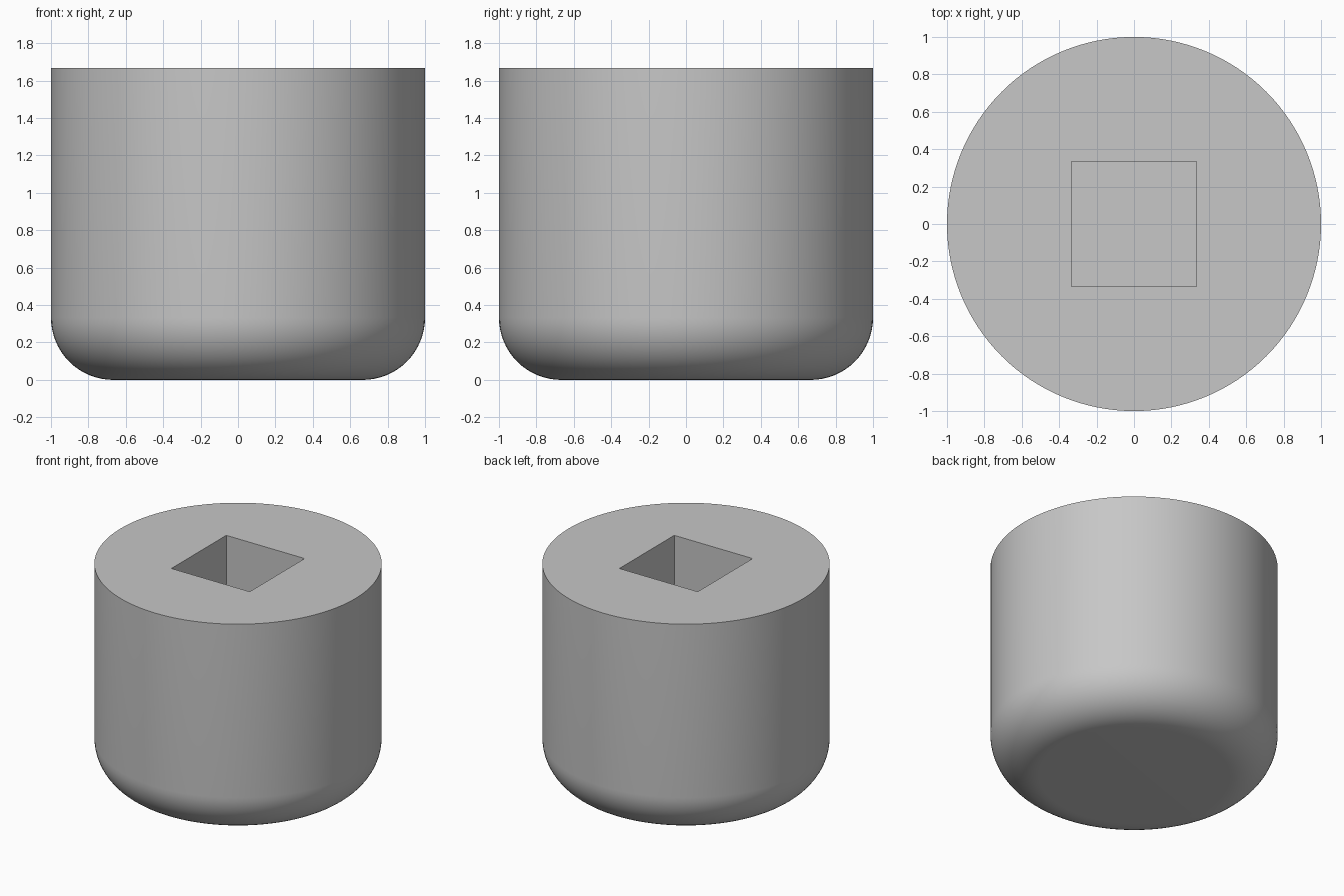
import bpy, bmesh, math

cube = bpy.data.objects.get("Cube")
if cube:
    bpy.data.objects.remove(cube, do_unlink=True)

RADIUS, HEIGHT, FILLET = 1.0, 1.667, 0.333
SOCKET_HALF, SOCKET_DEPTH = 0.333, 1.17
SEGMENTS, FILLET_STEPS = 128, 16

grey = bpy.data.materials.new("light_grey")
grey.use_nodes = True
color = (0.57, 0.57, 0.57, 1)
grey.diffuse_color = color
grey.node_tree.nodes["Principled BSDF"].inputs["Base Color"].default_value = color

bm = bmesh.new()


def ring(radius, z, count=SEGMENTS, turn=0.0):
    """Closed ring of vertices at one height."""
    angles = [turn + math.tau * i / count for i in range(count)]
    return [bm.verts.new((radius * math.cos(a), radius * math.sin(a), z)) for a in angles]


def bridge(a, b):
    """Quads between two rings of equal size."""
    n = len(a)
    for i in range(n):
        bm.faces.new((a[i], a[(i + 1) % n], b[(i + 1) % n], b[i]))


def loop_edges(verts):
    return [bm.edges.get((v, verts[i - 1])) or bm.edges.new((v, verts[i - 1]))
            for i, v in enumerate(verts)]


# Rounded base and straight outer wall
rings = []
for i in range(FILLET_STEPS + 1):
    a = math.pi / 2 * i / FILLET_STEPS
    rings.append(ring(RADIUS - FILLET + FILLET * math.sin(a), FILLET * (1 - math.cos(a))))
rings.append(ring(RADIUS, HEIGHT))
for low, high in zip(rings, rings[1:]):
    bridge(low, high)
bm.faces.new(rings[0][::-1])

# Square blind socket
corner = SOCKET_HALF * math.sqrt(2)
mouth = ring(corner, HEIGHT, 4, math.pi / 4)
floor = ring(corner, HEIGHT - SOCKET_DEPTH, 4, math.pi / 4)
bridge(mouth, floor)
bm.faces.new(floor)

# Flat top around the socket
bmesh.ops.triangle_fill(bm, edges=loop_edges(rings[-1]) + loop_edges(mouth),
                        use_beauty=True, normal=(0, 0, 1))
bmesh.ops.recalc_face_normals(bm, faces=bm.faces)

mesh = bpy.data.meshes.new("round_foot")
bm.to_mesh(mesh)
bm.free()
mesh.materials.append(grey)
foot = bpy.data.objects.new("round_foot", mesh)
bpy.context.collection.objects.link(foot)

bpy.ops.object.select_all(action="DESELECT")
foot.select_set(True)
bpy.context.view_layer.objects.active = foot
bpy.ops.object.shade_smooth_by_angle(angle=math.radians(30))
